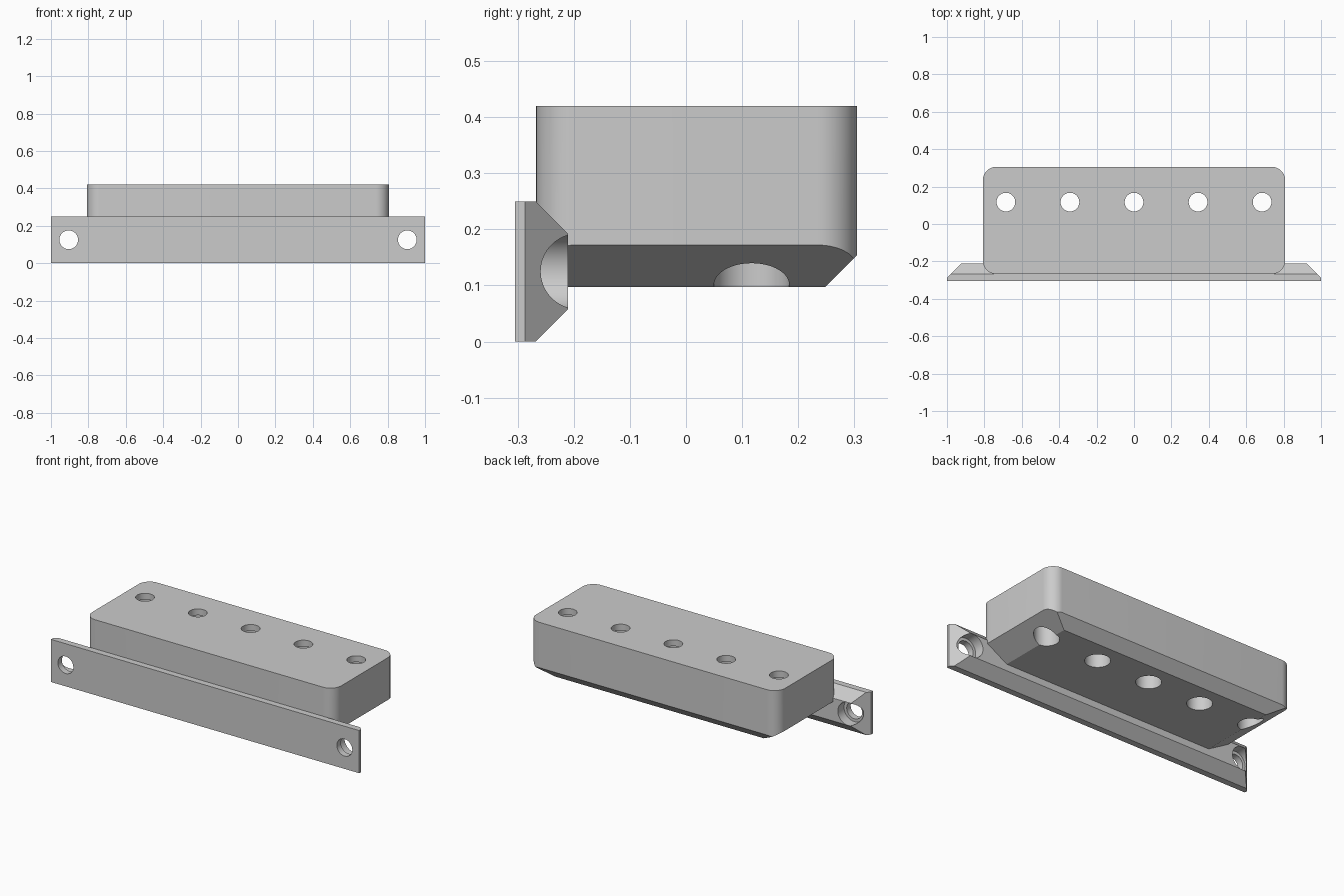
import bpy, bmesh
from math import sin, cos, pi, radians, tan
from mathutils import Matrix, Vector

if "Cube" in bpy.data.objects:
    bpy.data.objects.remove(bpy.data.objects["Cube"])


def make_object(name, bm):
    bmesh.ops.recalc_face_normals(bm, faces=bm.faces)
    me = bpy.data.meshes.new(name)
    bm.to_mesh(me)
    bm.free()
    ob = bpy.data.objects.new(name, me)
    bpy.context.collection.objects.link(ob)
    return ob


def extrude(points, vec):
    bm = bmesh.new()
    face = bm.faces.new([bm.verts.new(p) for p in points])
    out = bmesh.ops.extrude_face_region(bm, geom=[face], use_keep_orig=True)
    verts = [g for g in out["geom"] if isinstance(g, bmesh.types.BMVert)]
    bmesh.ops.translate(bm, verts=verts, vec=vec)
    return bm


def slice_off(bm, co, normal):
    """Remove everything on the normal side of a plane and cap the cut."""
    out = bmesh.ops.bisect_plane(bm, geom=bm.verts[:] + bm.edges[:] + bm.faces[:],
                                 plane_co=co, plane_no=normal, clear_outer=True)
    edges = [g for g in out["geom_cut"] if isinstance(g, bmesh.types.BMEdge)]
    bmesh.ops.contextual_create(bm, geom=edges)


def boolean(ob, other, op):
    mod = ob.modifiers.new("bool", 'BOOLEAN')
    mod.operation, mod.solver, mod.object = op, 'EXACT', other
    bpy.context.view_layer.objects.active = ob
    bpy.ops.object.modifier_apply(modifier=mod.name)
    bpy.data.objects.remove(other, do_unlink=True)


def add_cylinder(bm, start, end, radius):
    a, b = Vector(start), Vector(end)
    rot = (b - a).to_track_quat('Z', 'Y').to_matrix().to_4x4()
    bmesh.ops.create_cone(bm, cap_ends=True, segments=64, radius1=radius, radius2=radius,
                          depth=(b - a).length, matrix=Matrix.Translation((a + b) / 2) @ rot)


# Block: rounded rectangle with chamfered underside
X, Y0, Y1, Z0, Z1, R = 0.808, -0.267, 0.305, 0.097, 0.42, 0.07
corners = [(X - R, Y1 - R), (-X + R, Y1 - R), (-X + R, Y0 + R), (X - R, Y0 + R)]
outline = [(cx + R * cos(a), cy + R * sin(a), Z0)
           for i, (cx, cy) in enumerate(corners)
           for a in [(i + k / 14) * pi / 2 for k in range(15)]]
bm = extrude(outline, (0, 0, Z1 - Z0))
slice_off(bm, (0, Y1, 0.154), (0, 1, -1))
for s in (-1, 1):
    slice_off(bm, (s * X, 0, 0.172), (s * tan(radians(30)), 0, -1))
block = make_object("rack_block", bm)

# Mounting plate: chamfered long edges and ends
profile = [(-0.305, 0), (-0.268, 0), (-0.21, 0.058),
           (-0.21, 0.192), (-0.268, 0.25), (-0.305, 0.25)]
bm = extrude([(-1, y, z) for y, z in profile], (2, 0, 0))
for s in (-1, 1):
    slice_off(bm, (s, -0.287, 0), (s, 1, 0))
plate = make_object("mounting_plate", bm)
boolean(block, plate, 'UNION')

# Stepped holes: narrow through-holes, then wide counterbores
for radius, z_top, y_front in ((0.05, 0.5, -0.4), (0.067, 0.383, -0.268)):
    bm = bmesh.new()
    for i in range(-2, 3):
        x = i * 0.3425
        add_cylinder(bm, (x, 0.117, 0.0), (x, 0.117, z_top), radius)
    for s in (-1, 1):
        add_cylinder(bm, (s * 0.905, y_front, 0.125), (s * 0.905, -0.1, 0.125), radius)
    cutter = make_object("hole_cutter", bm)
    cutter.hide_render = True
    boolean(block, cutter, 'DIFFERENCE')

# Smooth curved walls, keep edges sharp
bpy.ops.object.select_all(action='DESELECT')
block.select_set(True)
bpy.context.view_layer.objects.active = block
bpy.ops.object.shade_smooth_by_angle(angle=radians(25))
